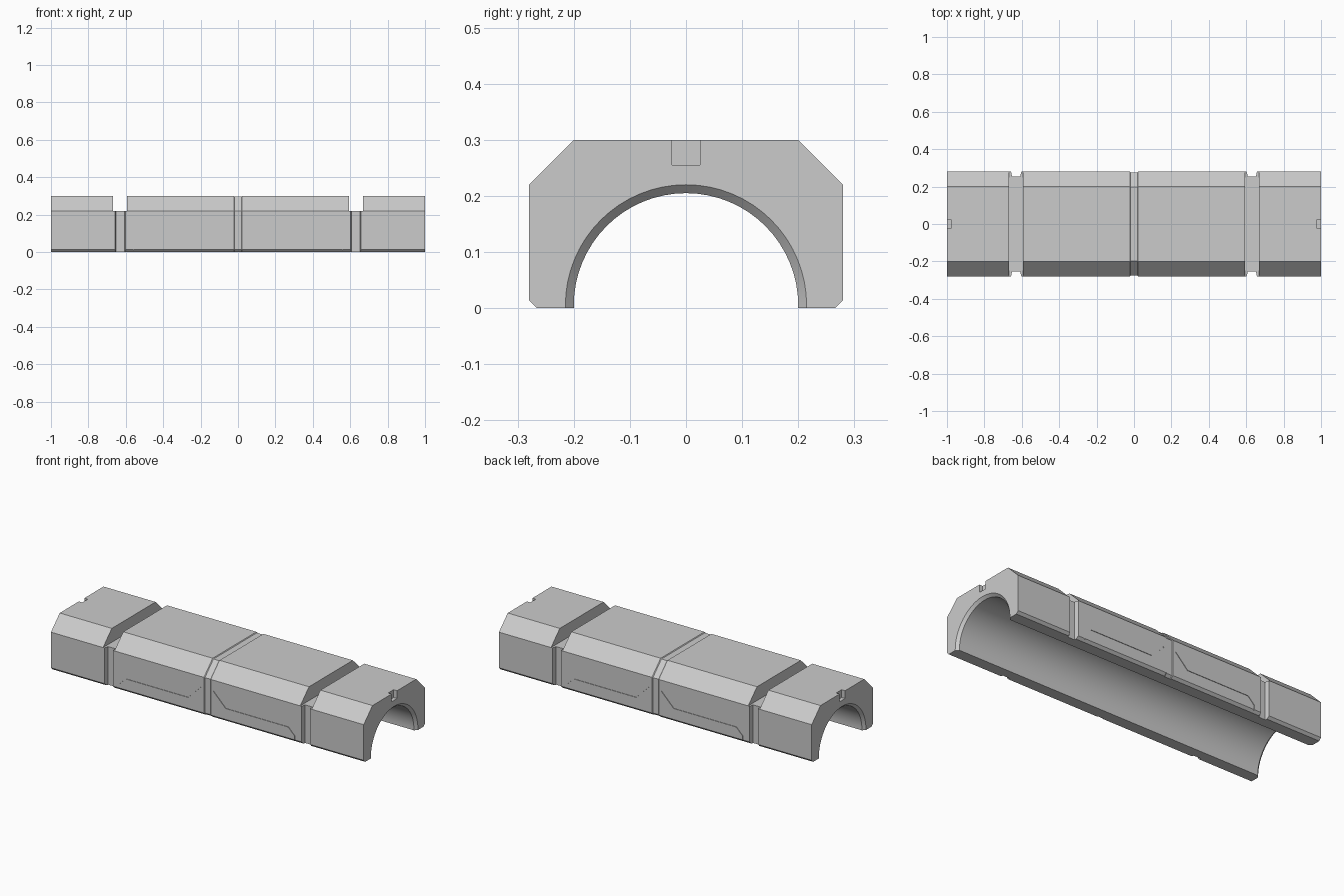
import bpy, bmesh, math

if "Cube" in bpy.data.objects:
    bpy.data.objects.remove(bpy.data.objects["Cube"])

ARC = 32


def make_object(name, bm):
    bmesh.ops.recalc_face_normals(bm, faces=bm.faces[:])
    me = bpy.data.meshes.new(name)
    bm.to_mesh(me)
    bm.free()
    ob = bpy.data.objects.new(name, me)
    bpy.context.collection.objects.link(ob)
    return ob


def loft(bm, rings):
    rows = [[bm.verts.new(p) for p in ring] for ring in rings]
    n = len(rows[0])
    for a, b in zip(rows, rows[1:]):
        for i in range(n):
            j = (i + 1) % n
            bm.faces.new((a[i], a[j], b[j], b[i]))
    bm.faces.new(rows[0])
    bm.faces.new(rows[-1])


def section(x, bore=0.2, inset=0.0):
    """Cross-section: faceted outside, round arch inside."""
    d = inset
    half = [(0.266 - d, 0.0), (0.28 - d, 0.014), (0.28 - d, 0.22 - d * 0.41),
            (0.2 - d * 0.41, 0.3 - d)]
    outer = half + [(-y, z) for y, z in reversed(half)]
    arch = [(-bore, 0.0)]
    for i in range(ARC + 1):
        t = math.pi * (1 - i / ARC)
        arch.append((bore * math.cos(t), 0.005 + bore * math.sin(t)))
    arch.append((bore, 0.0))
    return [(x, y, z) for y, z in outer + arch]


def box(bm, x0, x1, y0, y1, z0, z1):
    loft(bm, [[(x, y0, z0), (x, y1, z0), (x, y1, z1), (x, y0, z1)] for x in (x0, x1)])


# main cover, with flared bore ends and a shallow centre band
bm = bmesh.new()
loft(bm, [section(-1, 0.215), section(-0.985), section(-0.022), section(-0.018, inset=0.004),
          section(0.018, inset=0.004), section(0.022), section(0.985), section(1, 0.215)])
cover = make_object("arched_cover", bm)

# top cross grooves and end key notches
bm = bmesh.new()
for s in (-1, 1):
    box(bm, s * 0.594, s * 0.667, -0.4, 0.4, 0.22, 0.4)
    box(bm, s * 0.978, s * 1.1, -0.025, 0.025, 0.255, 0.4)
top_cut = make_object("top_groove_cutter", bm)

# tapered side grooves
bm = bmesh.new()
for sx in (-1, 1):
    for sy in (-1, 1):
        prof = [(0.608, 0.255), (0.652, 0.255), (0.662, 0.3), (0.598, 0.3)]
        loft(bm, [[(sx * x, sy * y, z) for x, y in prof] for z in (-0.1, 0.25)])
side_cut = make_object("side_groove_cutter", bm)

# engraved panel lines on both flanks
path = [(-0.56, -0.05), (-0.56, 0.04), (-0.52, 0.08), (-0.12, 0.08), (-0.04, 0.16)]
strip = path + [(x + 0.003, z - 0.003) for x, z in reversed(path)]
bm = bmesh.new()
for sx in (-1, 1):
    for sy in (-1, 1):
        loft(bm, [[(sx * x, sy * y, z) for x, z in strip] for y in (0.277, 0.3)])
line_cut = make_object("panel_line_cutter", bm)

# apply the cuts
bpy.context.view_layer.objects.active = cover
cover.select_set(True)
for cutter in (top_cut, side_cut, line_cut):
    mod = cover.modifiers.new(cutter.name, 'BOOLEAN')
    mod.operation = 'DIFFERENCE'
    mod.solver = 'EXACT'
    mod.object = cutter
    bpy.ops.object.modifier_apply(modifier=mod.name)
    bpy.data.objects.remove(cutter)

bpy.ops.object.shade_smooth_by_angle(angle=math.radians(25))
